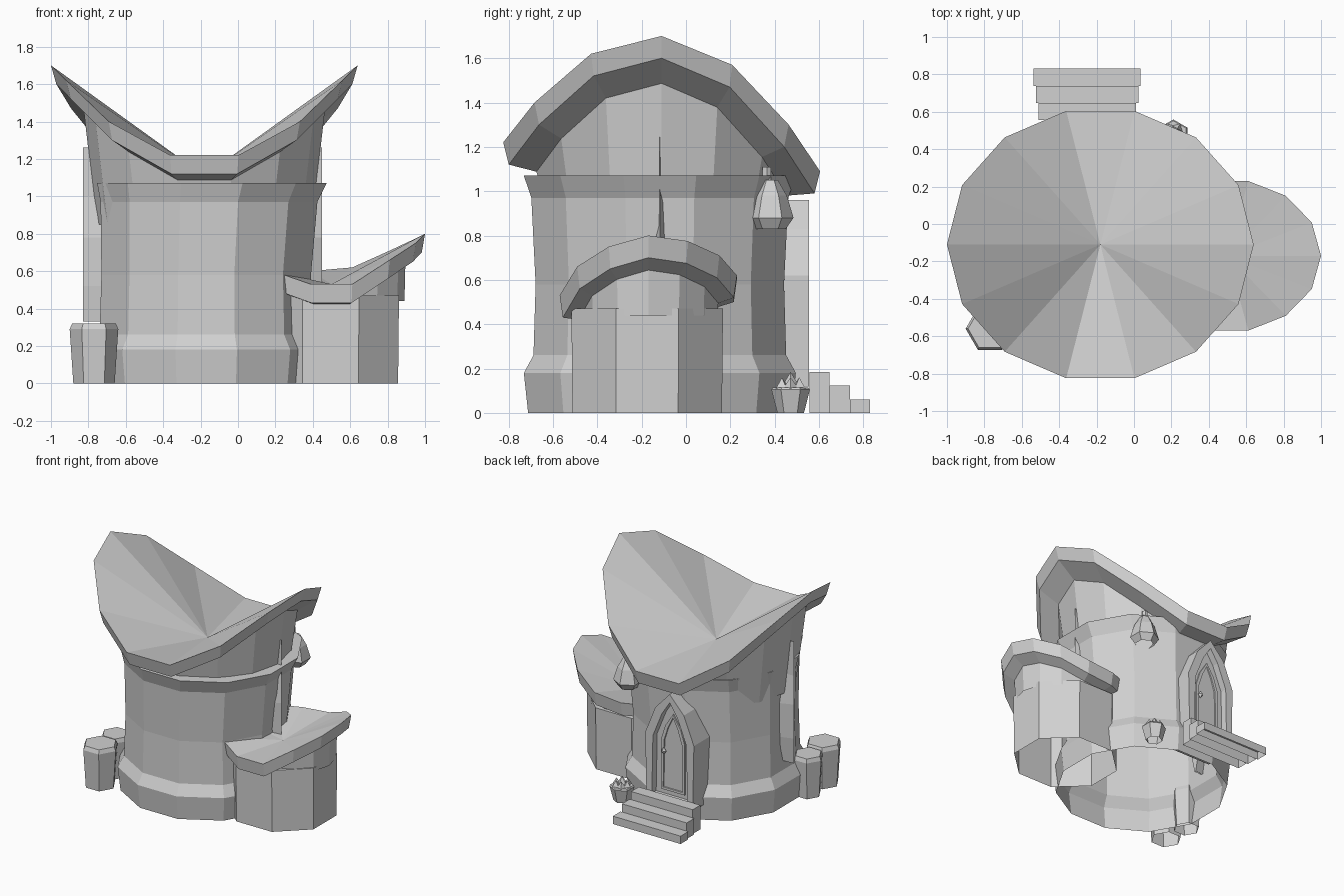
import bpy, bmesh
from math import sin, cos, pi, radians
from mathutils import Matrix, Vector

if "Cube" in bpy.data.objects:
    bpy.data.objects.remove(bpy.data.objects["Cube"], do_unlink=True)

GREY = (0.64, 0.64, 0.64, 1)
mat = bpy.data.materials.new("plain grey")
mat.use_nodes = True
mat.diffuse_color = GREY
mat.node_tree.nodes["Principled BSDF"].inputs["Base Color"].default_value = GREY


def finish(name, bm):
    mesh = bpy.data.meshes.new(name)
    bm.to_mesh(mesh)
    bm.free()
    mesh.materials.append(mat)
    obj = bpy.data.objects.new(name, mesh)
    bpy.context.collection.objects.link(obj)


def ring(cx, cy, rx, ry, n, z, turn=0.0):
    """Points counter-clockwise round an ellipse; z is one height or a list."""
    hs = z if isinstance(z, list) else [z] * n
    return [(cx + rx * cos(2 * pi * i / n + turn),
             cy + ry * sin(2 * pi * i / n + turn), hs[i]) for i in range(n)]


def loft(name, rings, apex=None, cap_top=True):
    """Skin rings listed from top to bottom, open at the bottom."""
    bm = bmesh.new()
    rows = [[bm.verts.new(p) for p in r] for r in rings]
    n = len(rows[0])
    for a, b in zip(rows, rows[1:]):
        for i in range(n):
            j = (i + 1) % n
            bm.faces.new((a[i], b[i], b[j], a[j]))
    if apex:
        tip = bm.verts.new(apex)
        for i in range(n):
            bm.faces.new((tip, rows[0][i], rows[0][(i + 1) % n]))
    elif cap_top:
        bm.faces.new(rows[0])
    finish(name, bm)


def turned(name, cx, cy, n, profile, turn=0.0, wide=1.0):
    loft(name, [ring(cx, cy, r * wide, r, n, z, turn) for r, z in profile])


def saddle_roof(name, cx, cy, rx, ry, heights, apex_z, wall_z, wall_scale):
    """Upswept roof with a thick rim, and the flared wall beneath it."""
    n, low = len(heights), min(heights)
    eave = [h - 0.1 for h in heights]
    under = [h - 0.11 - 0.17 * (h - low) for h in heights]
    rim = ring(cx, cy, rx, ry, n, heights)
    lip = ring(cx, cy, rx * 0.965, ry * 0.965, n, eave)
    inner = ring(cx, cy, rx * 0.79, ry * 0.79, n, under)
    foot = ring(cx, cy, rx * wall_scale, ry * wall_scale, n, wall_z)
    loft(name + "_roof", [rim, lip, inner], (cx, cy, apex_z))
    loft(name + "_upper_wall", [inner, foot], cap_top=False)


def arch(name, half, depth0, depth1, border, recess, origin):
    """Pointed plate facing +y, with a recessed panel. half: (u, z) from the tip down."""
    outline = half + [(-u, z) for u, z in reversed(half) if u > 0]
    bm = bmesh.new()
    front = [bm.verts.new((u, depth1, z)) for u, z in outline]
    back = [bm.verts.new((u, depth0, z)) for u, z in outline]
    face = bm.faces.new(front)
    bm.faces.new(back[::-1])
    n = len(outline)
    for i in range(n):
        j = (i + 1) % n
        bm.faces.new((front[j], front[i], back[i], back[j]))
    bmesh.ops.recalc_face_normals(bm, faces=bm.faces)
    for thick, depth in ((border, 0), (0.002, -recess)):
        bmesh.ops.inset_individual(bm, faces=[face], thickness=thick, depth=depth)
    bm.transform(Matrix.Translation(origin))
    finish(name, bm)


# Main tower: twelve-sided waisted wall with a ledge leaning to one side
TX, TY = -0.17, -0.118
loft("tower_wall", [ring(TX + shift, TY, r, r, 12, z, radians(15)) for r, z, shift in
                    [(0.635, 1.07, 0.03), (0.60, 0.97, 0.015), (0.58, 0.58, 0),
                     (0.59, 0.26, 0), (0.635, 0.18, 0), (0.615, 0, 0)]])
side = [1.57, 1.30, 1.09]
front = [1.62, 1.40, 1.22]
saddle_roof("tower", -0.18, -0.11, 0.82, 0.733,
            [1.70] + side + side[::-1] + [1.70] + front + front[::-1], 1.11, 0.85, 0.70)

# Side annex
turned("annex_wall", 0.495, -0.175, 8, [(0.37, 0.47), (0.365, 0)], radians(22.5), 1.07)
saddle_roof("annex", 0.50, -0.17, 0.50, 0.41,
            [0.80, 0.775, 0.71, 0.62, 0.60, 0.60, 0.62, 0.62, 0.62, 0.60, 0.53, 0.53, 0.66, 0.75],
            0.53, 0.44, 0.78)

# Ridged slit spikes on both sides of the tower
spike = [(0.004, 1.26), (0.01, 1.0), (0.06, 0.78), (0.05, 0.52), (0.006, 0.33)]
for label, sign, out in (("left", 1, 0.62), ("right", -1, 0.66)):
    loft(label + "_spike",
         [[(TX + sign * out, TY, z), (TX + sign * 0.5, TY + sign * w, z),
           (TX + sign * 0.5, TY - sign * w, z)] for w, z in spike])

# Door: frame, inner panel and knob
DX = -0.25
arch("door_frame", [(0, 0.96), (0.12, 0.83), (0.205, 0.62), (0.195, 0.12)],
     0.3, 0.555, 0.065, 0.05, Vector((DX, 0, 0)))
arch("door_panel", [(0, 0.79), (0.065, 0.69), (0.10, 0.58), (0.10, 0.20)],
     0.4, 0.515, 0.025, 0.008, Vector((DX, 0, 0)))
turned("door_knob", DX + 0.07, 0.525, 4, [(0.003, 0.525), (0.022, 0.50), (0.003, 0.475)])

# Steps: three separate blocks, open underneath
for i in range(3):
    half, y, h = 0.26 + 0.013 * i, 0.556 + 0.0915 * i, 0.185 - 0.0625 * i
    base = [(DX - half, y), (DX + half, y), (DX + half, y + 0.0915), (DX - half, y + 0.0915)]
    loft(f"step_{i + 1}", [[(px, py, z) for px, py in base] for z in (h, 0)])

# Hanging lantern and its cap
LX, LY = 0.22, 0.38
turned("lantern", LX, LY, 6,
       [(0.035, 1.05), (0.075, 0.98), (0.105, 0.88), (0.07, 0.83)], radians(30))
turned("lantern_cap", LX - 0.015, LY - 0.015, 6, [(0.022, 1.11), (0.022, 1.04)])

# Six-sided posts
for i, (x, y, r, h) in enumerate([(-0.77, -0.56, 0.13, 0.32), (-0.785, -0.35, 0.11, 0.31)]):
    turned(f"post_{i + 1}", x, y, 6,
           [(r * 0.9, h), (r, h - 0.03), (r * 0.85, 0)])

# Plant pot with leaves
PX, PY = 0.21, 0.472
turned("plant_pot", PX, PY, 6, [(0.08, 0.115), (0.087, 0.105), (0.06, 0)], radians(30))
for i in range(6):
    a = 2 * pi * i / 6
    x, y = PX + 0.042 * cos(a), PY + 0.042 * sin(a)
    tip = (PX + 0.045 * cos(a), PY + 0.045 * sin(a), 0.16)
    loft(f"leaf_{i + 1}", [ring(x, y, 0.035, 0.035, 4, 0.11, a)], tip)
loft("leaf_centre", [ring(PX, PY, 0.045, 0.045, 4, 0.11)], (PX, PY, 0.185))
